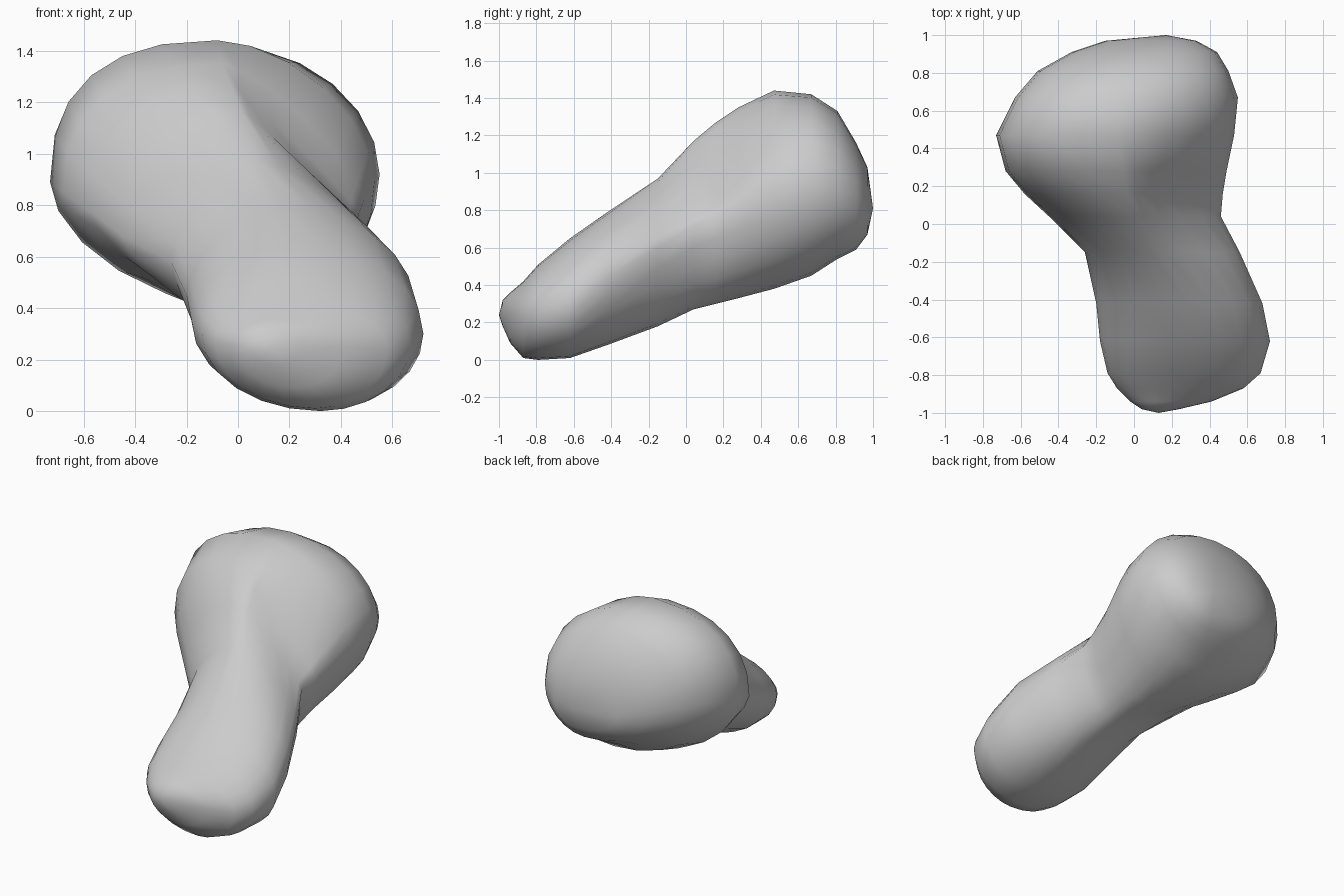
import bpy
import bmesh
from math import cos, sin, pi, exp

default_cube = bpy.data.objects.get("Cube")
if default_cube:
    bpy.data.objects.remove(default_cube, do_unlink=True)

# Plain grey rock colour
stone = bpy.data.materials.new("stone_grey")
stone.use_nodes = True
grey = (0.6, 0.6, 0.6, 1)
stone.diffuse_color = grey
stone.node_tree.nodes["Principled BSDF"].inputs["Base Color"].default_value = grey

# Cross-sections from front to back:
# y, then the (x, z) of the left-hand, right-hand, top and bottom extremes
SECTIONS = [
    (-.98, .04, .25, .24, .25, .13, .32, .15, .18),
    (-.94, -.02, .26, .41, .25, .16, .36, .22, .09),
    (-.87, -.09, .27, .58, .24, .2, .42, .3, .01),
    (-.79, -.14, .3, .67, .26, .2, .51, .32, 0),
    (-.62, -.18, .35, .72, .3, .2, .65, .33, .01),
    (-.42, -.2, .45, .68, .44, .16, .79, .31, .08),
    (-.15, -.26, .58, .56, .6, .08, .97, .28, .18),
    (.04, -.45, .68, .46, .72, .01, 1.17, .2, .27),
    (.16, -.58, .78, .47, .77, -.03, 1.27, .17, .3),
    (.28, -.68, .85, .49, .82, -.06, 1.35, .13, .33),
    (.47, -.73, .89, .53, .89, -.08, 1.44, .1, .38),
    (.67, -.63, .93, .55, .92, -.06, 1.42, .08, .45),
    (.81, -.51, .92, .5, .92, 0, 1.33, .1, .54),
    (.91, -.33, .87, .44, .88, .06, 1.16, .14, .59),
    (.97, -.15, .82, .33, .83, .14, 1.03, .17, .67),
]
FRONT_TIP = (.13, -1, .24)
BACK_TIP = (.17, 1, .81)
STEPS = 6  # points per quarter of a cross-section


def bulge(y, centre, amount):
    """Local change of a quarter curve: negative is flatter, positive is fuller."""
    return amount * exp(-((y - centre) / .33) ** 2)


def quarter(start, end, start_is_side, extra):
    """Superelliptic arc that leaves and arrives along the x and z axes."""
    power = 2 + extra
    points = []
    for i in range(STEPS):
        angle = pi / 2 * i / STEPS
        a = cos(angle) ** (2 / power)
        b = sin(angle) ** (2 / power)
        if start_is_side:
            x = end[0] + (start[0] - end[0]) * a
            z = start[1] + (end[1] - start[1]) * b
        else:
            x = start[0] + (end[0] - start[0]) * b
            z = end[1] + (start[1] - end[1]) * a
        points.append((x, z))
    return points


def outline(section):
    y, xl, zl, xr, zr, xt, zt, xb, zb = section
    side_a, side_b, top, bottom = (xl, zl), (xr, zr), (xt, zt), (xb, zb)
    loop = quarter(side_b, top, True, bulge(y, .1, -.95))
    loop += quarter(top, side_a, False, bulge(y, .45, .45) + bulge(y, -.25, -.4))
    loop += quarter(side_a, bottom, True, bulge(y, .14, -.6))
    loop += quarter(bottom, side_b, False, 0)
    return [(x, y, z) for x, z in loop]


# Two-lobed body, lofted through the sections and closed at both tips
bm = bmesh.new()
rings = [[bm.verts.new(p) for p in outline(s)] for s in SECTIONS]
count = len(rings[0])
for near, far in zip(rings, rings[1:]):
    for i in range(count):
        j = (i + 1) % count
        bm.faces.new((near[i], near[j], far[j], far[i]))
for ring, tip in ((rings[0], FRONT_TIP), (rings[-1], BACK_TIP)):
    point = bm.verts.new(tip)
    for i in range(count):
        bm.faces.new((ring[i], ring[(i + 1) % count], point))
bmesh.ops.recalc_face_normals(bm, faces=bm.faces)
for face in bm.faces:
    face.smooth = True

mesh = bpy.data.meshes.new("two_lobed_rock")
bm.to_mesh(mesh)
bm.free()
mesh.materials.append(stone)
rock = bpy.data.objects.new("two_lobed_rock", mesh)
bpy.context.collection.objects.link(rock)
